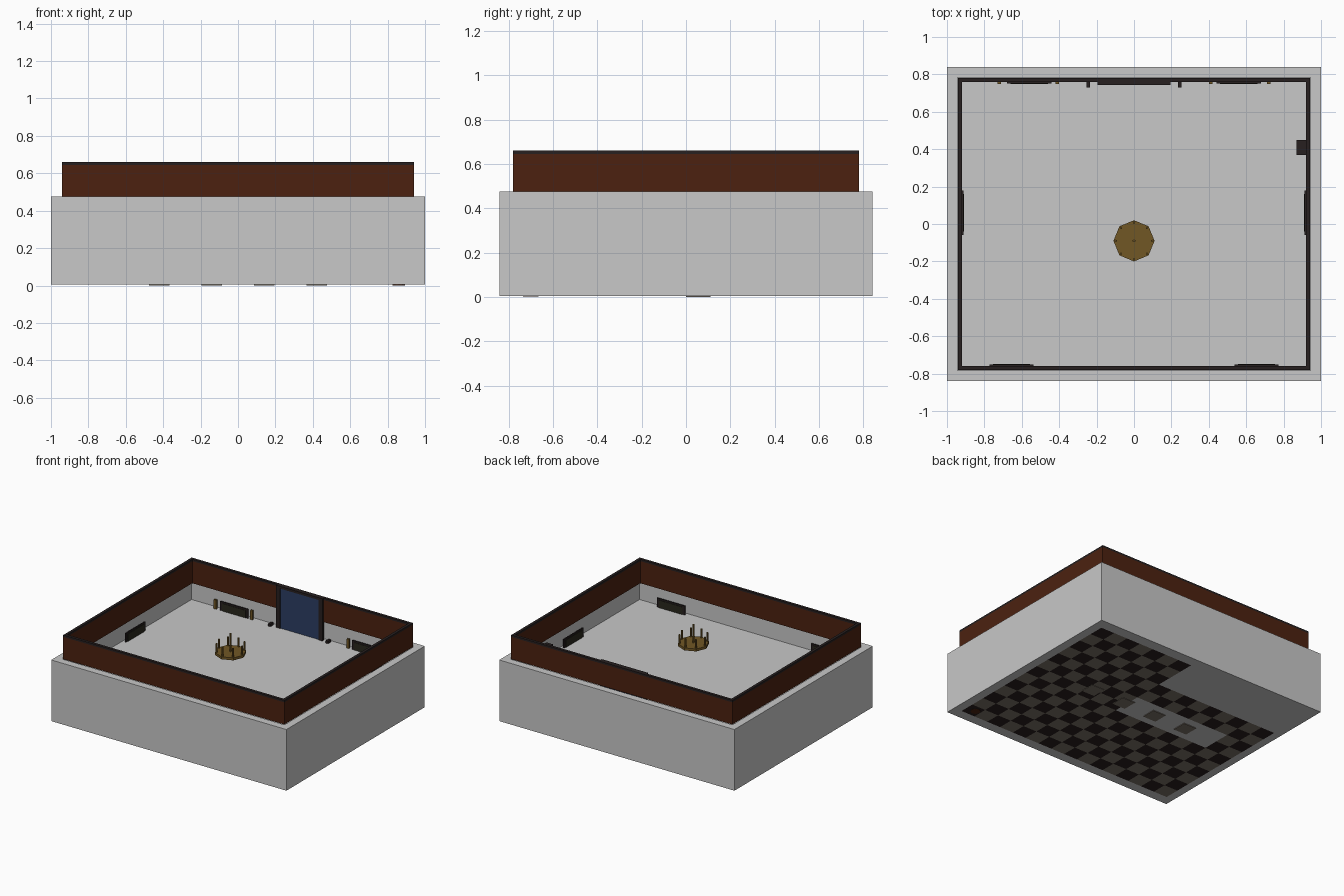
import bpy, bmesh, math

if "Cube" in bpy.data.objects:
    bpy.data.objects.remove(bpy.data.objects["Cube"])

def mat(name, col):
    m = bpy.data.materials.new(name)
    m.diffuse_color = (*col, 1)
    m.use_nodes = True
    m.node_tree.nodes["Principled BSDF"].inputs["Base Color"].default_value = m.diffuse_color
    return m

GREY = mat("pale grey", (.58, .58, .58))
BROWN = mat("red brown wood", (.072, .0155, .005))
DARK = mat("dark trim", (.02, .014, .014))
BLUE = mat("night blue", (.025, .048, .127))
GOLD = mat("old gold", (.165, .095, .018))
OLIVE = mat("dark olive", (.022, .02, .012))
STONE = mat("stone tile", (.19, .16, .13))
BLACK = mat("black tile", (.02, .013, .012))

def finish(name, bm, *mats):
    me = bpy.data.meshes.new(name)
    bmesh.ops.recalc_face_normals(bm, faces=bm.faces)
    bm.to_mesh(me)
    bm.free()
    for m in mats:
        me.materials.append(m)
    ob = bpy.data.objects.new(name, me)
    bpy.context.collection.objects.link(ob)
    return ob

def add_box(bm, x0, x1, y0, y1, z0, z1):
    vs = bmesh.ops.create_cube(bm, size=1)["verts"]
    for v in vs:
        v.co = (x1 if v.co.x > 0 else x0, y1 if v.co.y > 0 else y0, z1 if v.co.z > 0 else z0)

def box(name, m, *b):
    bm = bmesh.new()
    add_box(bm, *b)
    return finish(name, bm, m)

def cyl(name, m, x, y, z0, z1, r, n):
    bm = bmesh.new()
    bmesh.ops.create_cone(bm, cap_ends=True, segments=n, radius1=r, radius2=r, depth=z1 - z0)
    bmesh.ops.translate(bm, verts=bm.verts, vec=(x, y, (z0 + z1) / 2))
    return finish(name, bm, m)

def ring(name, m, hx, hy, t, z0, z1):
    # rectangular hollow frame
    bm = bmesh.new()
    loops = []
    for d, z in ((0, z0), (0, z1), (t, z1), (t, z0)):
        loops.append([bm.verts.new((sx * (hx - d), sy * (hy - d), z))
                      for sx, sy in ((-1, -1), (1, -1), (1, 1), (-1, 1))])
    for a in range(4):
        p, q = loops[a], loops[(a + 1) % 4]
        for i in range(4):
            bm.faces.new((p[i], p[(i + 1) % 4], q[(i + 1) % 4], q[i]))
    return finish(name, bm, m)

FLOOR, RIM, TOP = .335, .475, .66

# grey base block with a sunken room
bm = bmesh.new()
add_box(bm, -1, 1, -.84, .84, .005, RIM)
bm.normal_update()
top = max(bm.faces, key=lambda f: f.normal.z)
bmesh.ops.inset_region(bm, faces=[top], thickness=.08)
low = bmesh.ops.extrude_face_region(bm, geom=[top])
bmesh.ops.delete(bm, geom=[top], context="FACES_ONLY")
for v in [g for g in low["geom"] if isinstance(g, bmesh.types.BMVert)]:
    v.co.z = FLOOR
finish("base_block", bm, GREY)

# wooden walls and their top trim
ring("walls", BROWN, .94, .78, .02, RIM, .645)
ring("wall_top_trim", DARK, .94, .78, .021, .645, TOP)

# door in the back wall
box("door_panel", BLUE, -.17, .17, .75, .765, FLOOR, .645)
for s, side in ((-1, "left"), (1, "right")):
    x = s * .18
    box("door_post_" + side, DARK, x - .016, x + .016, .744, .765, FLOOR, TOP)
    box("door_bracket_" + side, DARK, s * .245 - .01, s * .245 + .01, .73, .765, FLOOR, .355)
box("door_lintel", DARK, -.18, .18, .744, .765, .642, TOP)

# low wall pictures: (direction of the wall, position along the wall)
def picture(name, axis, wall, c):
    s = 1 if wall > 0 else -1
    for part, m, h, z, t in (("frame", DARK, .118, .405, .008), ("canvas", OLIVE, .1, .393, .011)):
        n = sorted((wall, wall - s * t))
        if axis == "y":
            box(name + "_" + part, m, c - h, c + h, *n, FLOOR, z)
        else:
            box(name + "_" + part, m, *n, c - h, c + h, FLOOR, z)

for s, side in ((-1, "left"), (1, "right")):
    picture("back_picture_" + side, "y", .76, s * .56)
    picture("front_picture_" + side, "y", -.76, s * .655)
    picture("side_picture_" + side, "x", s * .92, .06)
    for x in (.41, .72):
        box("gold_sconce_" + side, GOLD, s * x - .01, s * x + .01, .748, .762, FLOOR, .405)

# block on the right wall
box("wall_block", DARK, .87, .925, .37, .45, FLOOR, .45)

# octagonal chandelier
CY = -.09
cyl("chandelier_wheel", GOLD, 0, CY, .503, .522, .11, 8).data
cyl("chandelier_rod", GOLD, 0, CY, .522, TOP, .008, 6)
for i in range(8):
    a = i * math.pi / 4
    cyl("chandelier_candle", GOLD, .098 * math.cos(a), CY + .098 * math.sin(a), .52, .59, .007, 6)

# checkered tiles on the underside, with bare patches
bm = bmesh.new()
S = .117
NX, NY = 16, 13
for i in range(NX):
    for j in range(NY):
        x, y = (i - NX / 2 + .5) * S, (j - NY / 2 + .5) * S
        if (x < .15 and y > .37) or (-.65 < x < .07 and -.1 < y < .18):
            continue
        h = S / 2
        f = bm.faces.new([bm.verts.new((x + a * h, y + b * h, .003))
                          for a, b in ((-1, -1), (-1, 1), (1, 1), (1, -1))])
        f.material_index = (i + j) % 2
finish("floor_tiles", bm, STONE, BLACK)

# four square feet plates and a round one
for x in (-.42, -.14, .14, .42):
    box("foot_plate", STONE, x - .055, x + .055, 0, .11, 0, .006)
cyl("round_foot", BROWN, .86, -.70, .001, .006, .035, 10)
